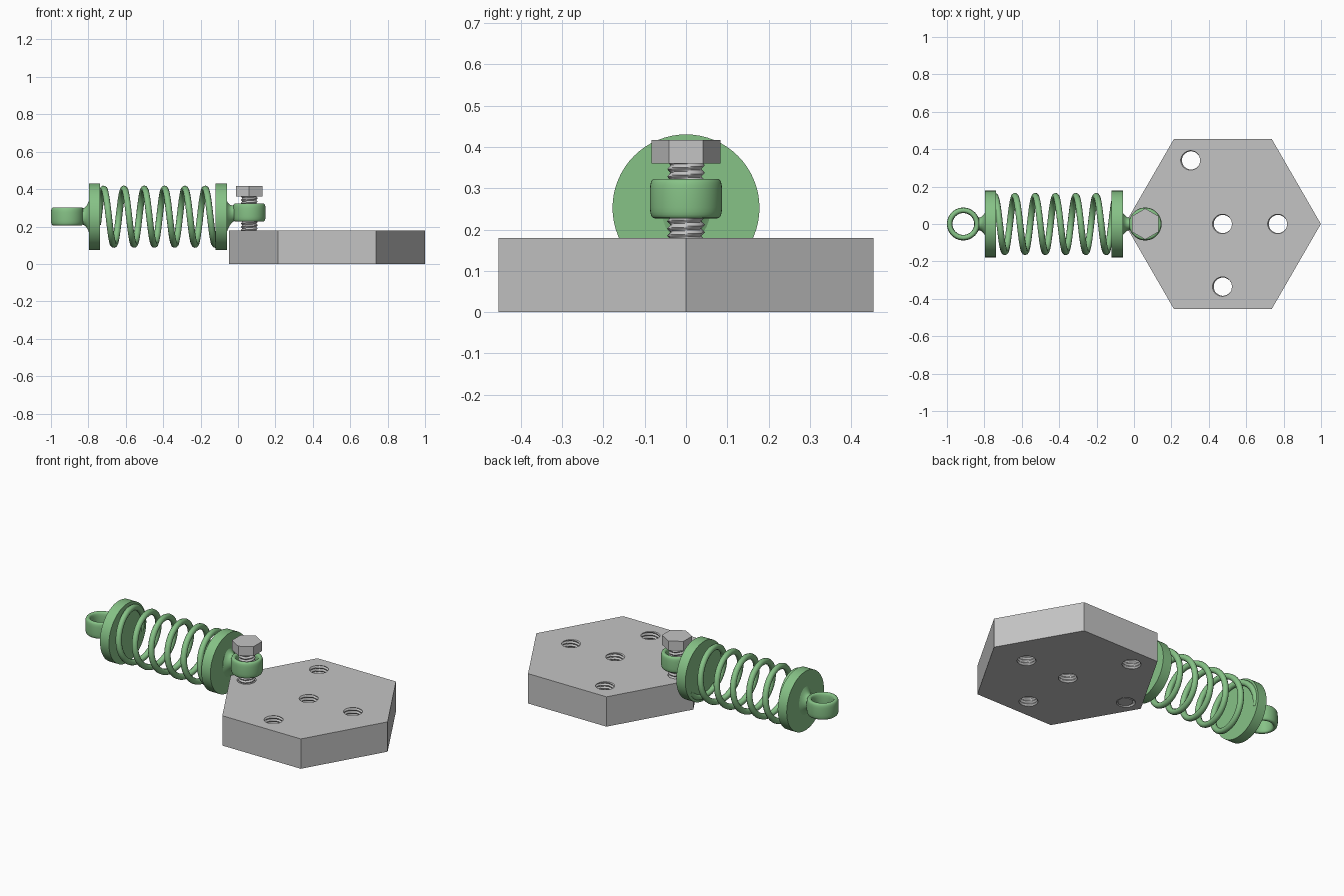
import bpy, bmesh
from math import cos, sin, pi, copysign
from mathutils import Matrix

if "Cube" in bpy.data.objects:
    bpy.data.objects.remove(bpy.data.objects["Cube"])


def material(name, rgb):
    m = bpy.data.materials.new(name)
    m.use_nodes = True
    m.diffuse_color = (*rgb, 1)
    m.node_tree.nodes["Principled BSDF"].inputs["Base Color"].default_value = (*rgb, 1)
    return m


steel = material("steel grey", (0.55, 0.55, 0.55))
green = material("spring green", (0.24, 0.54, 0.24))

AXIS_Z = 0.2525      # height of the spring axis
BOLT_X = 0.06
PLATE_X = 0.475
PLATE_H = 0.18


def finish(name, bm, mat, smooth=True):
    bmesh.ops.recalc_face_normals(bm, faces=bm.faces)
    mesh = bpy.data.meshes.new(name)
    bm.to_mesh(mesh)
    bm.free()
    ob = bpy.data.objects.new(name, mesh)
    bpy.context.collection.objects.link(ob)
    mesh.materials.append(mat)
    if smooth:
        bpy.ops.object.select_all(action="DESELECT")
        ob.select_set(True)
        bpy.context.view_layer.objects.active = ob
        bpy.ops.object.shade_smooth_by_angle(angle=0.7)
    return ob


def loft(rings, caps=True, loop=False):
    """Skin closed rings of points, capped or joined end to start."""
    bm = bmesh.new()
    rows = [[bm.verts.new(p) for p in ring] for ring in rings]
    n = len(rows[0])
    pairs = list(zip(rows, rows[1:])) + ([(rows[-1], rows[0])] if loop else [])
    for a, b in pairs:
        for i in range(n):
            j = (i + 1) % n
            bm.faces.new((a[i], a[j], b[j], b[i]))
    if caps and not loop:
        bm.faces.new(rows[0])
        bm.faces.new(rows[-1])
    return bm


def prism(name, sides, radius, depth, centre, mat, turn=Matrix(), smooth=False):
    bm = bmesh.new()
    bmesh.ops.create_cone(bm, cap_ends=True, segments=sides, radius1=radius,
                          radius2=radius, depth=depth,
                          matrix=Matrix.Translation(centre) @ turn)
    return finish(name, bm, mat, smooth)


def threaded_rod(name, x, y, z0, z1, root, crest, pitch=0.018):
    """Rod whose radius follows a triangular helical wave."""
    sides, steps = 32, round((z1 - z0) / pitch * 6)
    rings = []
    for k in range(steps + 1):
        z = z0 + (z1 - z0) * k / steps
        ring = []
        for i in range(sides):
            phase = (z / pitch - i / sides) % 1
            r = root + (crest - root) * (1 - abs(2 * phase - 1))
            a = 2 * pi * i / sides
            ring.append((x + r * cos(a), y + r * sin(a), z))
        rings.append(ring)
    return finish(name, loft(rings), steel)


# Hexagonal plate with five threaded holes
plate = prism("hex_plate", 6, 0.524, PLATE_H, (PLATE_X, 0, PLATE_H / 2), steel,
              Matrix.Rotation(pi / 2, 4, "Z"))
# keep two corners on the x axis
reach = max(v.co.x for v in plate.data.vertices) - PLATE_X
if reach < 0.5:
    plate.data.transform(Matrix.Translation((PLATE_X, 0, 0)) @ Matrix.Rotation(pi / 6, 4, "Z")
                         @ Matrix.Translation((-PLATE_X, 0, 0)))
holes = [(BOLT_X, 0), (PLATE_X, 0), (0.77, 0), (PLATE_X, -0.335), (0.305, 0.34)]
for hx, hy in holes:
    cutter = threaded_rod("hole_cutter", hx, hy, -0.03, PLATE_H + 0.03, 0.048, 0.056)
    cutter.hide_render = True
    mod = plate.modifiers.new("hole", "BOOLEAN")
    mod.operation, mod.solver, mod.object = "DIFFERENCE", "EXACT", cutter
    bpy.context.view_layer.objects.active = plate
    bpy.ops.object.modifier_apply(modifier=mod.name)
    bpy.data.objects.remove(cutter)

# Bolt: threaded shank and hexagonal head with corners on the y axis
threaded_rod("bolt_shank", BOLT_X, 0, 0.004, 0.365, 0.037, 0.046)
head = loft([[(BOLT_X + 0.083 * sin(i * pi / 3), 0.083 * cos(i * pi / 3), z)
              for i in range(6)] for z in (0.36, 0.417)])
finish("bolt_head", head, steel, False)


def eye_ring(name, x, z):
    """Ring with a rounded rectangular section."""
    section = []
    for k in range(24):
        c, s = cos(2 * pi * k / 24), sin(2 * pi * k / 24)
        section.append((0.073 + 0.0148 * copysign(abs(c) ** 0.6, c),
                        0.048 * copysign(abs(s) ** 0.6, s)))
    rings = []
    for i in range(48):
        a = 2 * pi * i / 48
        rings.append([(x + r * cos(a), r * sin(a), z + h) for r, h in section])
    finish(name, loft(rings, loop=True), green)


def neck(name, x0, x1, z1):
    """Flared oval neck from the end disc to the eye ring."""
    rings = []
    for k in range(11):
        t = k / 10
        flare = (1 - t) ** 2.5
        hy, hz = 0.033 + 0.03 * flare, 0.043 + 0.045 * flare
        z = AXIS_Z + (z1 - AXIS_Z) * t
        rings.append([(x0 + (x1 - x0) * t, hy * cos(2 * pi * i / 32), z + hz * sin(2 * pi * i / 32))
                      for i in range(32)])
    finish(name, loft(rings), green)


# End fittings: disc, neck and eye at each end of the spring
for side, disc_x, out, eye_x, eye_z in (("right", -0.767, -1, -0.9125, 0.254),
                                        ("left", -0.09, 1, BOLT_X, 0.275)):
    prism(side + "_end_disc", 64, 0.178, 0.06, (disc_x, 0, AXIS_Z), green,
          Matrix.Rotation(pi / 2, 4, "Y"), True)
    neck(side + "_neck", disc_x + out * 0.028, eye_x - out * 0.075, eye_z)
    eye_ring(side + "_eye_ring", eye_x, eye_z)

# Coil spring: swept wire along a helix
curve = bpy.data.curves.new("coil_spring", "CURVE")
curve.dimensions = "3D"
curve.bevel_depth = 0.0175
curve.bevel_resolution = 3
curve.use_fill_caps = True
start, end, pitch, count = -0.75, -0.105, 0.1085, 290
spline = curve.splines.new("POLY")
spline.points.add(count - 1)
for k, p in enumerate(spline.points):
    x = start + (end - start) * k / (count - 1)
    a = 2 * pi * (x + 0.718) / pitch
    p.co = (x, -0.149 * sin(a), AXIS_Z + 0.149 * cos(a), 1)
curve.materials.append(green)
spring = bpy.data.objects.new("coil_spring", curve)
bpy.context.collection.objects.link(spring)
bpy.ops.object.select_all(action="DESELECT")
spring.select_set(True)
bpy.context.view_layer.objects.active = spring
bpy.ops.object.convert(target="MESH")
bpy.ops.object.shade_smooth_by_angle(angle=0.7)
